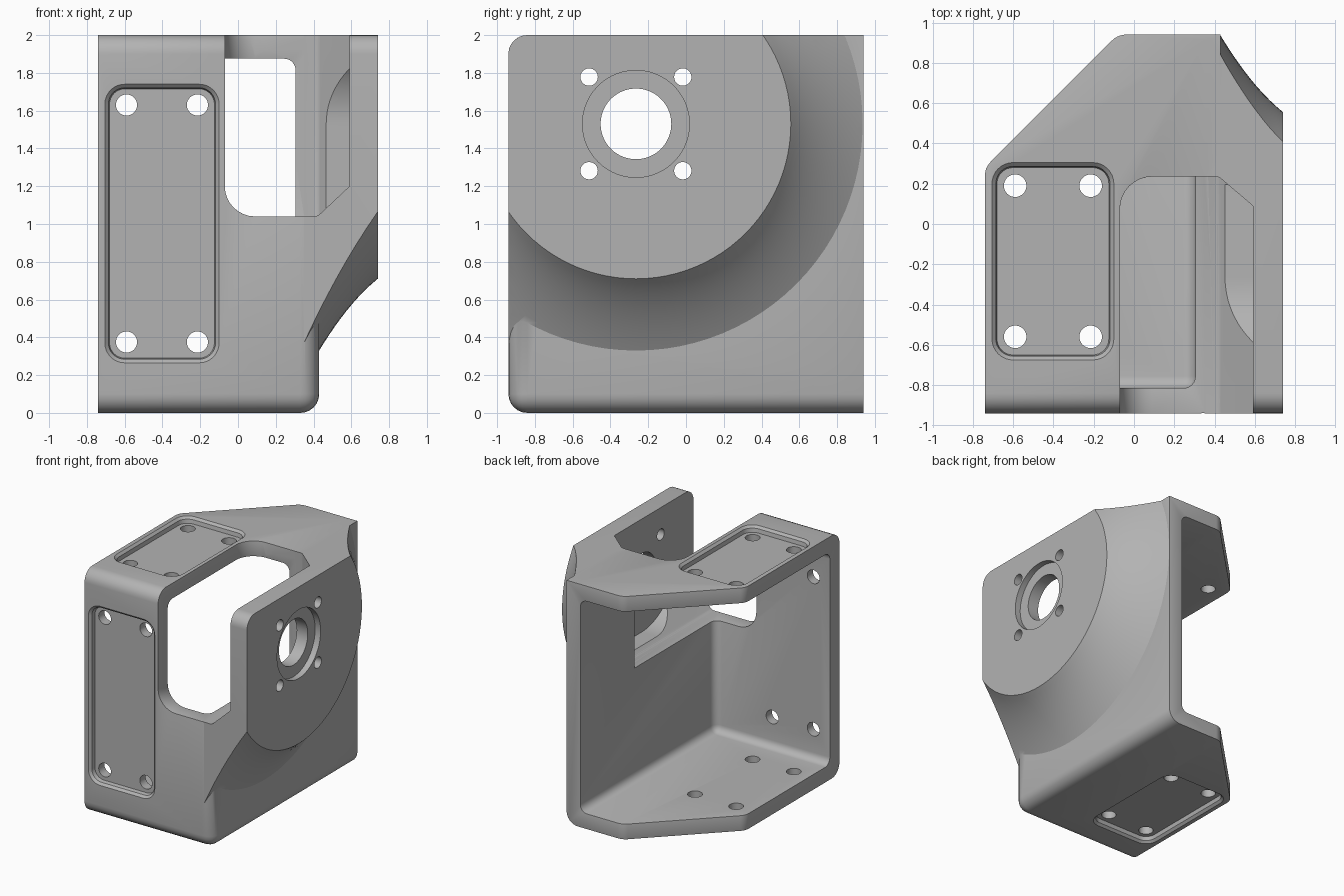
import bpy, bmesh, math
from mathutils import Vector

if "Cube" in bpy.data.objects:
    bpy.data.objects.remove(bpy.data.objects["Cube"], do_unlink=True)

L, R, F, B, TOP = -0.74, 0.43, -0.94, 0.94, 2.0   # housing limits
WALL = 0.125
HUB = (-0.265, 1.53)                              # hub axis in y, z
FLANGE_IN, FLANGE_OUT = 0.59, 0.74


def circle(r, c=HUB, n=96):
    return [(c[0] + r * math.cos(2 * math.pi * i / n),
             c[1] + r * math.sin(2 * math.pi * i / n)) for i in range(n)]


def rounded(corners, n=8):
    """Polygon from (u, v, radius) corners with filleted corners."""
    out = []
    for i, (u, v, r) in enumerate(corners):
        p = Vector((u, v))
        if r == 0:
            out.append((u, v))
            continue
        a = (Vector(corners[i - 1][:2]) - p).normalized()
        b = (Vector(corners[(i + 1) % len(corners)][:2]) - p).normalized()
        half = a.angle(b) / 2
        centre = p + (a + b).normalized() * (r / math.sin(half))
        start = p + a * (r / math.tan(half)) - centre
        end = p + b * (r / math.tan(half)) - centre
        for k in range(n + 1):
            t = k / n
            w = math.pi - 2 * half
            d = (start * math.sin((1 - t) * w) + end * math.sin(t * w)) / math.sin(w)
            out.append(tuple(centre + d))
    return out


def rect(u0, u1, v0, v1, r=0.0):
    return rounded([(u0, v0, r), (u1, v0, r), (u1, v1, r), (u0, v1, r)])


def loft(name, axis, rings):
    """Closed solid through (polygon, position) rings along an axis."""
    place = {"x": lambda u, v, w: (w, u, v), "y": lambda u, v, w: (u, w, v),
             "z": lambda u, v, w: (u, v, w)}[axis]
    bm = bmesh.new()
    loops = [[bm.verts.new(place(u, v, w)) for u, v in poly] for poly, w in rings]
    for a, b in zip(loops, loops[1:]):
        for i in range(len(a)):
            bm.faces.new((a[i - 1], a[i], b[i], b[i - 1]))
    bm.faces.new(loops[0])
    bm.faces.new(loops[-1])
    bmesh.ops.recalc_face_normals(bm, faces=bm.faces)
    mesh = bpy.data.meshes.new(name)
    bm.to_mesh(mesh)
    bm.free()
    obj = bpy.data.objects.new(name, mesh)
    bpy.context.collection.objects.link(obj)
    return obj


def prism(name, axis, poly, lo, hi):
    return loft(name, axis, [(poly, lo), (poly, hi)])


def round_edges(obj, test, r, seg=6):
    bm = bmesh.new()
    bm.from_mesh(obj.data)
    edges = [e for e in bm.edges if test(*((e.verts[0].co + e.verts[1].co) / 2))]
    bmesh.ops.bevel(bm, geom=edges, offset=r, segments=seg, profile=0.5, affect='EDGES')
    bm.to_mesh(obj.data)
    bm.free()


def apply(obj, mod):
    bpy.context.view_layer.objects.active = obj
    bpy.ops.object.modifier_apply(modifier=mod.name)


def combine(obj, other, op, keep=False):
    mod = obj.modifiers.new(op, 'BOOLEAN')
    mod.operation, mod.solver, mod.object = op, 'EXACT', other
    apply(obj, mod)
    if not keep:
        bpy.data.objects.remove(other, do_unlink=True)


def near(a, b):
    return abs(a - b) < 0.001


# Housing block with clipped back corner and rounded front edges
body = prism("bracket_housing", "z", rounded(
    [(L, F, 0), (R, F, 0), (R, B, 0), (-0.08, B, 0.1), (L, 0.28, 0.1)]), 0, TOP)
round_edges(body, lambda x, y, z: (near(x, R) and near(y, F))
            or (near(y, F) and (near(z, 0) or near(z, TOP)))
            or (near(x, R) and near(z, 0)), 0.1)

# Interior, open to the back and one side
cavity = prism("cavity_cutter", "z", rect(-1.5, R - WALL, F + WALL, 1.5), WALL, TOP - WALL)
round_edges(cavity, lambda x, y, z: near(x, R - WALL) or near(y, F + WALL), 0.06)
combine(body, cavity, 'DIFFERENCE')

# Slot through front and top, rounded on one side and chamfered on the other
slot = prism("slot_cutter", "y", rounded(
    [(-0.07, 1.04, 0.16), (0.42, 1.04, 0.05), (FLANGE_IN, 1.2, 0),
     (FLANGE_IN, 2.3, 0), (-0.07, 2.3, 0)]), -1.3, 0.235)
slot_top = prism("slot_top_cutter", "z", rounded(
    [(-0.07, -1.2, 0), (FLANGE_IN, -1.2, 0), (FLANGE_IN, 0.09, 0),
     (0.42, 0.235, 0.05), (-0.07, 0.235, 0.16)]), 0.9, 2.2)
combine(slot, slot_top, 'INTERSECT')
combine(body, slot, 'DIFFERENCE', keep=True)

# Soft rims on the housing
soft = body.modifiers.new("rims", 'BEVEL')
soft.width, soft.segments, soft.limit_method = 0.022, 3, 'ANGLE'
soft.angle_limit = math.radians(50)
apply(body, soft)

# Flared hub that ends in a flat round flange
rings = []
for i in range(13):
    t = 0.39 * i / 12
    rings.append((circle(0.82 + 0.8 * t + 1.37 * t * t), FLANGE_OUT - t))
hub = loft("flared_hub", "x", rings)
clip = prism("hub_clip", "x", rounded(
    [(F, 0, 0), (B - 0.005, 0, 0), (B - 0.005, TOP, 0.02), (F, TOP, 0.1)]), 0.2, 0.9)
combine(hub, clip, 'INTERSECT')
combine(hub, slot, 'DIFFERENCE')
combine(body, hub, 'UNION')

# Round clearance behind the flange, running into the slot corner
clearance = prism("clearance_cutter", "x", circle(0.46), 0.44, FLANGE_IN)
corner = prism("corner_cutter", "x", rect(HUB[0], HUB[0] + 0.46, HUB[1] - 0.46, HUB[1]),
               0.44, FLANGE_IN)
combine(clearance, corner, 'UNION')
combine(body, clearance, 'DIFFERENCE')

# Bearing seat, shaft hole and screw holes in the flange
combine(body, prism("seat_cutter", "x", circle(0.283), 0.69, 0.9), 'DIFFERENCE')
combine(body, prism("shaft_cutter", "x", circle(0.187), 0.5, 0.9), 'DIFFERENCE')
for sy in (-1, 1):
    for sz in (-1, 1):
        c = (HUB[0] + sy * 0.248, HUB[1] + sz * 0.248)
        combine(body, prism("screw_cutter", "x", circle(0.046, c, 24), 0.5, 0.9), 'DIFFERENCE')


# Shallow mounting pockets with four holes each
def pocket(axis, v0, v1, hole_v, face, inward):
    def outline(g):
        return rect(-0.68 - g, -0.125 + g, v0 - g, v1 + g, 0.08 + g)
    steps = [(0.025, -0.02), (0.025, 0), (0.006, 0.018), (0, 0.05)]
    cutter = loft("pocket_cutter", axis, [(outline(g), face + inward * d) for g, d in steps])
    combine(body, cutter, 'DIFFERENCE')
    for u in (-0.59, -0.215):
        for v in hole_v:
            drill = prism("hole_cutter", axis, circle(0.056, (u, v), 32),
                          face - inward * 0.1, face + inward * 0.2)
            combine(body, drill, 'DIFFERENCE')


pocket("y", 0.29, 1.715, (0.375, 1.63), F, 1)
for face, inward in ((TOP, -1), (0, 1)):
    pocket("z", -0.65, 0.28, (-0.56, 0.19), face, inward)

# Finish
grey = bpy.data.materials.new("satin_grey")
grey.use_nodes = True
colour = (0.45, 0.45, 0.45, 1)
grey.diffuse_color = colour
grey.node_tree.nodes["Principled BSDF"].inputs["Base Color"].default_value = colour
body.data.materials.clear()
body.data.materials.append(grey)
bpy.ops.object.select_all(action='DESELECT')
body.select_set(True)
bpy.context.view_layer.objects.active = body
bpy.ops.object.shade_smooth_by_angle(angle=math.radians(30))
